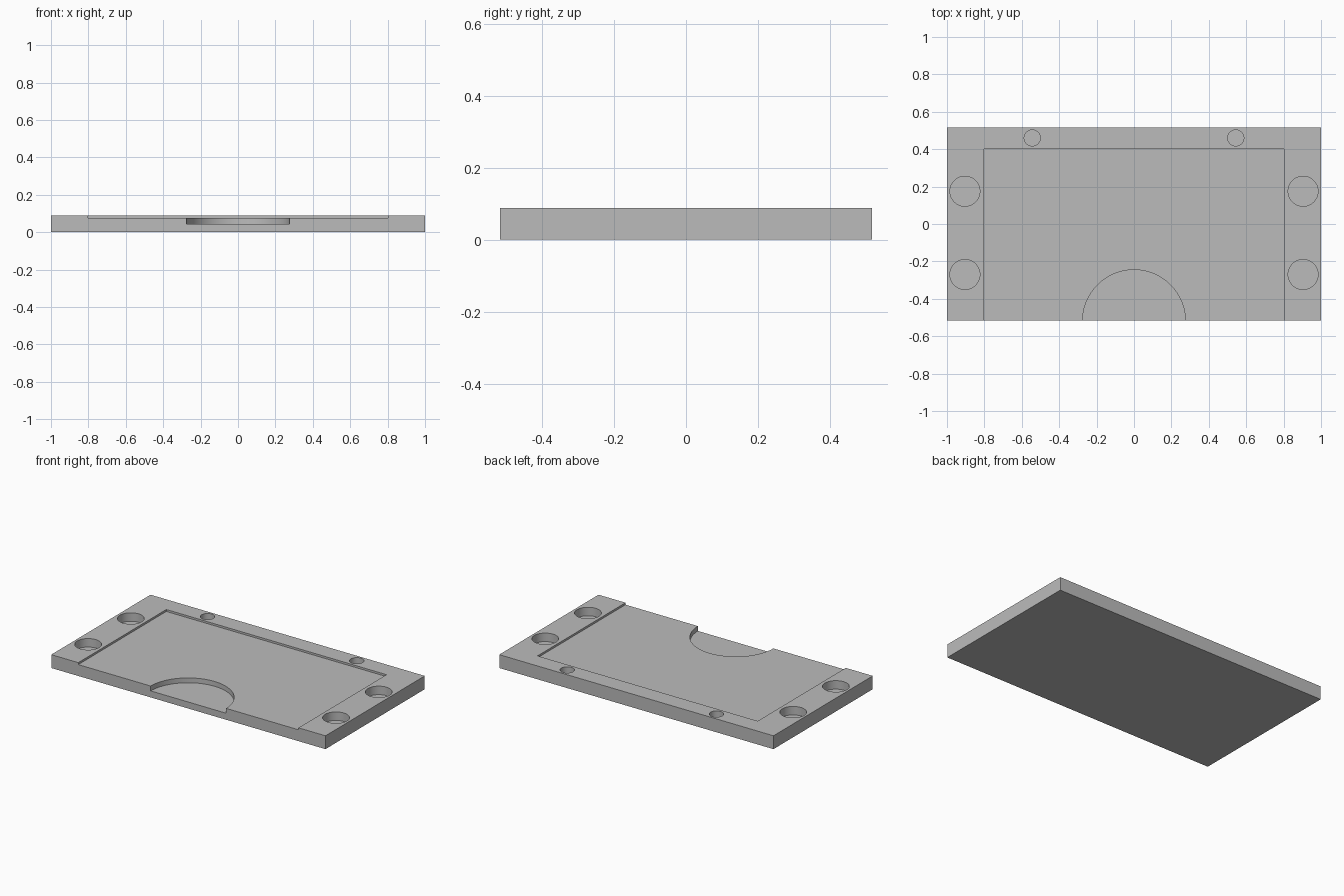
import bpy

cube = bpy.data.objects.get("Cube")
if cube:
    bpy.data.objects.remove(cube, do_unlink=True)

TOP = 0.088

# Plain grey finish
grey = bpy.data.materials.new("grey")
grey.use_nodes = True
colour = (0.5, 0.5, 0.5, 1)
grey.diffuse_color = colour
grey.node_tree.nodes["Principled BSDF"].inputs["Base Color"].default_value = colour


def box(name, x0, x1, y0, y1, z0, z1):
    bpy.ops.mesh.primitive_cube_add(
        size=1, location=((x0 + x1) / 2, (y0 + y1) / 2, (z0 + z1) / 2))
    ob = bpy.context.object
    ob.name = name
    ob.scale = (x1 - x0, y1 - y0, z1 - z0)
    bpy.ops.object.transform_apply(location=True, rotation=False, scale=True)
    ob.data.materials.append(grey)
    return ob


def disc(name, x, y, radius, floor, sides=64):
    height = 0.2
    bpy.ops.mesh.primitive_cylinder_add(
        vertices=sides, radius=radius, depth=height,
        location=(x, y, floor + height / 2))
    ob = bpy.context.object
    ob.name = name
    ob.data.materials.append(grey)
    return ob


# Base plate
plate = box("plate", -1, 1, -0.517, 0.517, 0, TOP)

# Shallow card recess, open at the front, and the thumb notch
cutters = [box("recess_cutter", -0.803, 0.803, -0.7, 0.4, 0.075, 0.2),
           disc("thumb_cutter", 0, -0.52, 0.275, 0.043, 96)]

# Blind round holes, mirrored left and right
for side, label in ((1, "left"), (-1, "right")):
    for y, place in ((0.175, "back"), (-0.27, "front")):
        cutters.append(disc(f"{label}_{place}_hole_cutter", side * 0.904, y, 0.08, 0.032))
    cutters.append(disc(f"{label}_small_hole_cutter", side * 0.544, 0.46, 0.043, 0.032))

for cutter in cutters:
    cut = plate.modifiers.new(cutter.name, "BOOLEAN")
    cut.operation = "DIFFERENCE"
    cut.solver = "EXACT"
    cut.object = cutter
    bpy.ops.object.select_all(action="DESELECT")
    plate.select_set(True)
    bpy.context.view_layer.objects.active = plate
    bpy.ops.object.modifier_apply(modifier=cut.name)
    bpy.data.objects.remove(cutter, do_unlink=True)

# Smooth round walls with crisp rims
bpy.ops.object.shade_smooth_by_angle(angle=0.5)
